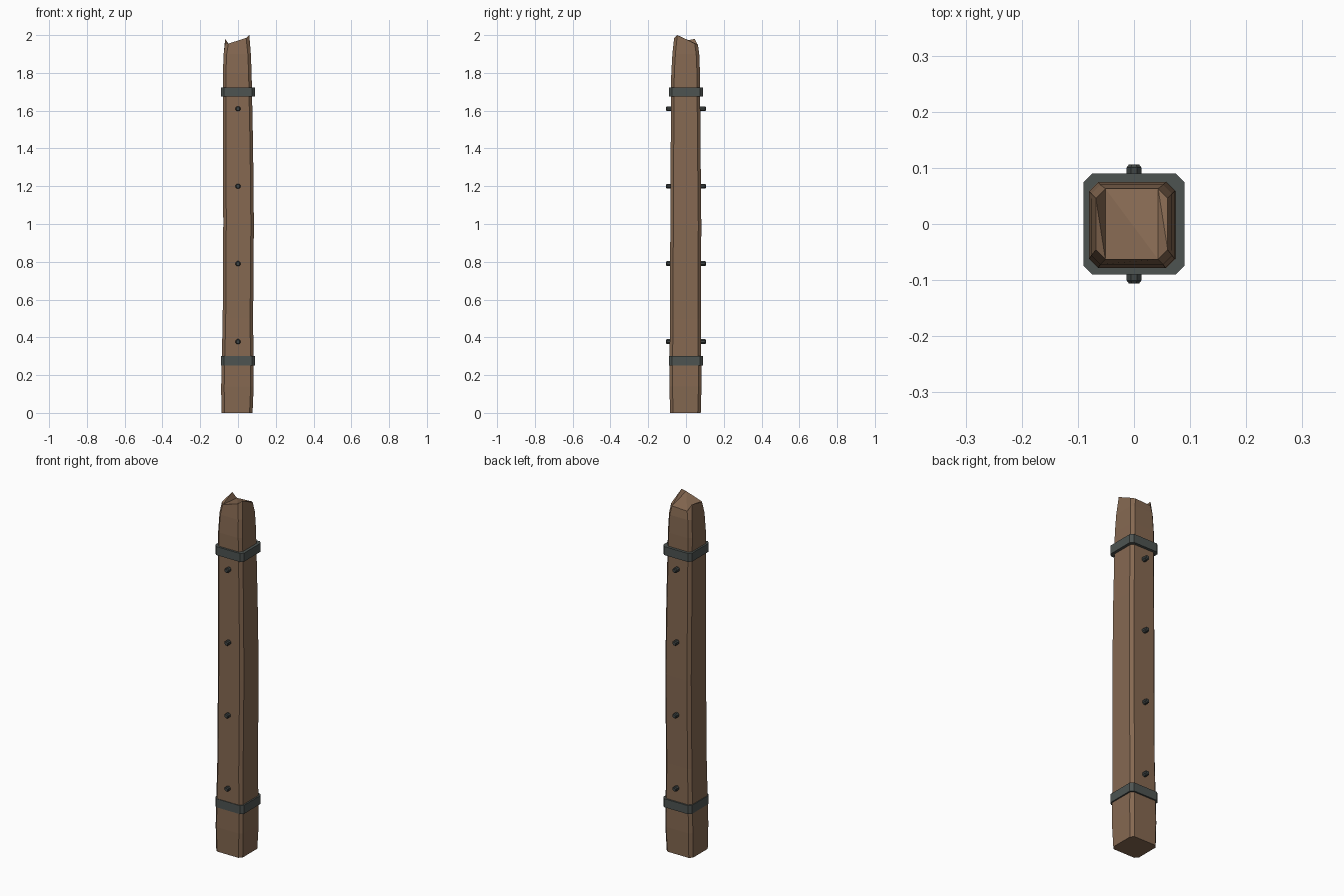
import bpy, bmesh, math
from mathutils import Matrix

cube = bpy.data.objects.get("Cube")
if cube:
    bpy.data.objects.remove(cube, do_unlink=True)


def material(name, color):
    m = bpy.data.materials.new(name)
    m.use_nodes = True
    m.diffuse_color = (*color, 1)
    m.node_tree.nodes["Principled BSDF"].inputs["Base Color"].default_value = (*color, 1)
    return m


wood = material("brown wood", (0.235, 0.14, 0.083))
iron = material("dark iron", (0.075, 0.088, 0.083))
rivet_iron = material("rivet iron", (0.05, 0.058, 0.056))


def octagon(x0, x1, y0, y1, c):
    """Rectangle with cut corners, counter-clockwise from the front edge."""
    return [(x0 + c, y0), (x1 - c, y0), (x1, y0 + c), (x1, y1 - c),
            (x1 - c, y1), (x0 + c, y1), (x0, y1 - c), (x0, y0 + c)]


def loft(name, rings, mat):
    """Join equal rings of points into a closed, flat-shaded solid."""
    bm = bmesh.new()
    loops = [[bm.verts.new(p) for p in ring] for ring in rings]
    for low, high in zip(loops, loops[1:]):
        for i in range(len(low)):
            j = (i + 1) % len(low)
            bm.faces.new((low[i], low[j], high[j], high[i]))
    bm.faces.new(loops[0][::-1])
    cap = bm.faces.new(loops[-1])
    bmesh.ops.triangulate(bm, faces=[cap])
    bmesh.ops.recalc_face_normals(bm, faces=bm.faces)
    me = bpy.data.meshes.new(name)
    bm.to_mesh(me)
    bm.free()
    me.materials.append(mat)
    ob = bpy.data.objects.new(name, me)
    bpy.context.collection.objects.link(ob)
    return ob


# Slightly crooked post: height, x range, y range
sections = [
    (0.00, -0.088, 0.077, -0.084, 0.078),
    (0.14, -0.089, 0.083, -0.088, 0.082),
    (0.50, -0.081, 0.080, -0.085, 0.079),
    (1.00, -0.078, 0.084, -0.083, 0.081),
    (1.40, -0.079, 0.080, -0.081, 0.077),
    (1.80, -0.080, 0.072, -0.078, 0.074),
    (1.90, -0.076, 0.068, -0.072, 0.070),
]
rings = [[(x, y, z) for x, y in octagon(x0, x1, y0, y1, 0.016)]
         for z, x0, x1, y0, y1 in sections]

# Splintered top with uneven corner heights
tips = [1.955, 1.985, 2.0, 1.955, 1.95, 1.945, 1.98, 1.96]
rings.append([(x, y, z) for (x, y), z in
              zip(octagon(-0.068, 0.06, -0.063, 0.063, 0.017), tips)])
loft("post", rings, wood)

# Iron bands
for name, z0, z1 in (("lower_band", 0.252, 0.3), ("upper_band", 1.675, 1.723)):
    shape = octagon(-0.09, 0.09, -0.09, 0.09, 0.016)
    loft(name, [[(x, y, z) for x, y in shape] for z in (z0, z1)], iron)

# Rivets on the front and back
for side, label in ((-1, "front"), (1, "back")):
    for n, z in enumerate((0.377, 0.79, 1.2, 1.61)):
        rivet = []
        for depth, r in ((0.06, 0.014), (0.101, 0.014), (0.106, 0.01)):
            rivet.append([(r * math.cos(a), side * depth, z + r * math.sin(a))
                          for a in (math.tau * (k + 0.5) / 8 for k in range(8))])
        loft(f"{label}_rivet_{n + 1}", rivet, rivet_iron)
